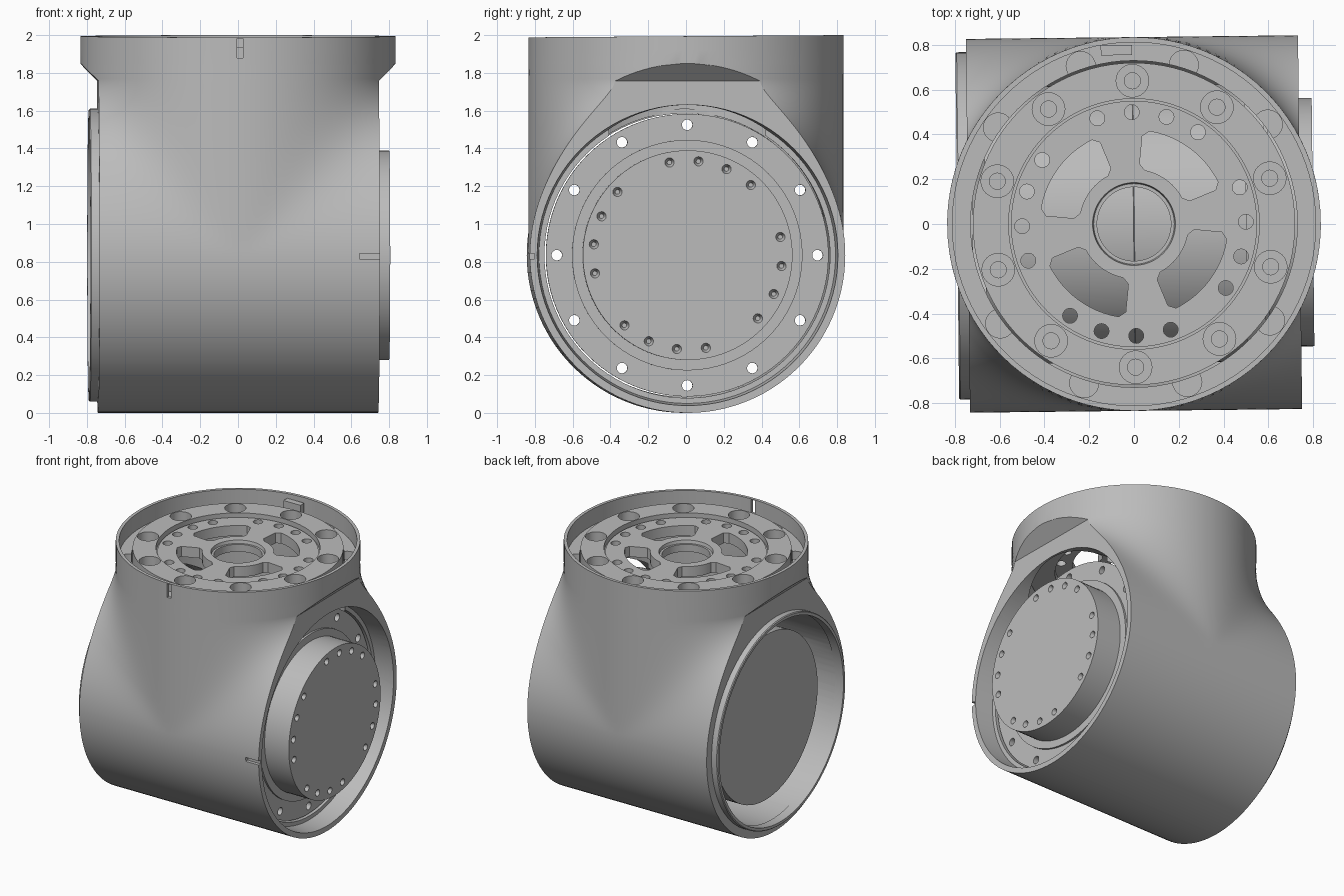
import bpy, bmesh
from math import sin, cos, pi, sqrt, radians
from mathutils import Matrix, Vector

if "Cube" in bpy.data.objects:
    bpy.data.objects.remove(bpy.data.objects["Cube"], do_unlink=True)

R = 0.835          # outer radius of both housing tubes, also height of the side axis
HALF = 0.742       # half length of the side tube
NECK = 1.757       # height where the blend ends and the flare begins
TWIST = 0.011      # slight turn of the whole joint

grey = bpy.data.materials.new("machined_grey")
grey.use_nodes = True
grey.diffuse_color = (0.5, 0.5, 0.5, 1)
grey.node_tree.nodes["Principled BSDF"].inputs["Base Color"].default_value = (0.5, 0.5, 0.5, 1)

# axis frames: local z runs along the part axis
UP = Matrix.Identity(4)
SIDE = Matrix.Translation((0, 0, R)) @ Matrix(((0, 0, 1, 0), (1, 0, 0, 0), (0, 1, 0, 0), (0, 0, 0, 1)))


def finish(name, bm):
    bmesh.ops.recalc_face_normals(bm, faces=bm.faces)
    mesh = bpy.data.meshes.new(name)
    bm.to_mesh(mesh)
    bm.free()
    mesh.materials.append(grey)
    obj = bpy.data.objects.new(name, mesh)
    bpy.context.collection.objects.link(obj)
    return obj


def lathe(name, profile, frame, steps=96, closed=False):
    """Turn (radius, along) points about the frame's axis."""
    bm = bmesh.new()
    verts = [bm.verts.new((r, 0, h)) for r, h in profile]
    pairs = list(zip(verts, verts[1:])) + ([(verts[-1], verts[0])] if closed else [])
    edges = [bm.edges.new(p) for p in pairs]
    bmesh.ops.spin(bm, geom=verts + edges, cent=(0, 0, 0), axis=(0, 0, 1),
                   angle=2 * pi, steps=steps, use_merge=True)
    bmesh.ops.remove_doubles(bm, verts=bm.verts, dist=0.0001)
    bm.transform(frame)
    return finish(name, bm)


def pins(spots, r, lo, hi, frame, r_top=None, segments=24):
    """Cutter made of one or more cylinders at (radius, degrees) spots."""
    bm = bmesh.new()
    for dist, deg in spots:
        a = radians(deg)
        place = Matrix.Translation((dist * cos(a), dist * sin(a), (lo + hi) / 2))
        bmesh.ops.create_cone(bm, cap_ends=True, segments=segments, radius1=r,
                              radius2=r if r_top is None else r_top, depth=hi - lo, matrix=frame @ place)
    return finish("cutter", bm)


def box(name, lo, hi):
    bm = bmesh.new()
    lo, hi = Vector(lo), Vector(hi)
    bmesh.ops.create_cube(bm, size=1, matrix=Matrix.Translation((lo + hi) / 2) @ Matrix.Diagonal((*(hi - lo), 1)))
    return finish(name, bm)


def sectors(inner, outer, centres, half, lo, hi):
    """Cutter of curved slots with softened corners."""
    bm = bmesh.new()
    for c in centres:
        def arc(r, h, way):
            return [(r * cos(radians(c + way * h * t / 6)), r * sin(radians(c + way * h * t / 6)))
                    for t in range(-6, 7)]
        soft = 0.025
        pts = (arc(outer, half - 4, 1) + arc(outer - soft, half, 1)[-1:] + arc(inner + soft, half, 1)[-1:]
               + arc(inner, half - 6, -1) + arc(inner + soft, half, -1)[-1:] + arc(outer - soft, half, -1)[-1:])
        face = bm.faces.new([bm.verts.new((x, y, lo)) for x, y in pts])
        ext = bmesh.ops.extrude_face_region(bm, geom=[face])["geom"]
        bmesh.ops.translate(bm, vec=(0, 0, hi - lo), verts=[v for v in ext if isinstance(v, bmesh.types.BMVert)])
    return finish("cutter", bm)


def cut(obj, *cutters):
    for c in cutters:
        mod = obj.modifiers.new("cut", "BOOLEAN")
        mod.operation, mod.solver, mod.object = "DIFFERENCE", "EXACT", c
        bpy.context.view_layer.objects.active = obj
        bpy.ops.object.modifier_apply(modifier=mod.name)
        bpy.data.objects.remove(c, do_unlink=True)


def ring_of(count, dist, start=0):
    return [(dist, start + 360 * i / count) for i in range(count)]


def half_depth(x, z):
    """Half depth of the crossing tubes, melted into each other above the side axis."""
    u, v = x * x, (z - R) ** 2
    if z <= R:
        w = v
    elif z >= NECK - 0.001:
        w = u
    else:
        v = max(v / (1 - ((z - R) / (NECK - R)) ** 4), 1e-8)
        u = max(u, 1e-8)
        w = (u ** -1.5 + v ** -1.5) ** (-1 / 1.5)
    return max(sqrt(max(R * R - w, 0)), 0.002)


# housing: stacked outlines, side tube below, round neck above
N = 48
levels = [R - R * cos(pi / 2 * i / 28) for i in range(28)]
levels += [R + (NECK - R) * i / 36 for i in range(37)]
levels += [NECK + 0.0925 * i / 8 for i in range(1, 9)] + [1.92, 2.0]
bm = bmesh.new()
rings = []
for z in levels:
    reach = min(max(HALF, HALF + z - NECK), R - 0.0005)
    xs = [reach * sin(pi * (i / N - 0.5)) for i in range(N + 1)]
    front = [bm.verts.new((x, -half_depth(x, z), z)) for x in xs]
    back = [bm.verts.new((x, half_depth(x, z), z)) for x in reversed(xs)]
    rings.append(front + back)
for low, high in zip(rings, rings[1:]):
    for i in range(len(low)):
        j = (i + 1) % len(low)
        bm.faces.new((low[i], low[j], high[j], high[i]))
for v in rings[-1]:  # the rim dips slightly towards the front
    v.co.z -= 0.006 * (1 - v.co.y / R)
bm.faces.new(rings[0])
bm.faces.new(rings[-1])
housing = finish("housing", bm)
scallops = [(0.745, s * d) for d in (36, 72, 108, 144) for s in (1, -1)]
cut(housing,
    pins([(0, 0)], 0.756, -1, 1, SIDE, segments=96),
    pins([(0, 0)], 0.73, R, 2.1, UP, segments=96),
    pins([(0, 0)], 0.812, 1.87, 2.1, UP, segments=96),
    pins([(0, 0)], 0.785, 0.60, 0.75, SIDE, 0.797, segments=96),
    pins(scallops, 0.065, 1.80, 1.95, UP),
    box("cutter", (-0.015, -0.9, 1.88), (0.017, -0.81, 1.983)),
    box("cutter", (0.635, -0.9, 0.815), (0.8, -0.81, 0.845)))

# collar on the left-hand opening
lathe("side_collar", [(0.75, -0.79), (0.77, -0.79), (0.776, -0.784), (0.776, -0.72), (0.75, -0.72)],
      SIDE, closed=True)

# side drive: barrel, bolt flange and output boss in one turned part
drive = lathe("side_drive", [(0, -0.665), (0.62, -0.665), (0.62, -0.002), (0.617, 0), (0.62, 0.002),
                             (0.62, 0.50), (0.748, 0.50), (0.748, 0.585), (0.61, 0.585), (0.61, 0.60),
                             (0.555, 0.60), (0.555, 0.80), (0, 0.80)], SIDE)
groups = [48 + 17.7 * i + 90 * k for k in range(4) for i in range(4)]
cut(drive,
    pins(ring_of(12, 0.69), 0.028, 0.4, 0.7, SIDE),
    pins([(0.5, a) for a in groups], 0.012, 0.765, 0.801, SIDE, 0.025))

# top drive: bolt ring and slotted output disc
disc = lathe("top_drive", [(0.165, 1.83), (0.54, 1.83), (0.54, 1.78), (0.72, 1.78), (0.72, 1.938),
                           (0.56, 1.938), (0.56, 1.895), (0.55, 1.895), (0.55, 1.908), (0.185, 1.908),
                           (0.18, 1.885), (0.165, 1.885)], UP, closed=True)
groups = [54.5 + 18 * i + 90 * k for k in range(4) for i in range(4)]
cut(disc,
    pins(ring_of(10, 0.64, 18), 0.073, 1.87, 2.1, UP),
    pins(ring_of(10, 0.64, 18), 0.036, 1.80, 2.1, UP),
    pins([(0.5, a) for a in groups], 0.033, 1.7, 2.1, UP),
    sectors(0.245, 0.42, (53, 143, 233, 323), 31, 1.7, 2.1))

# small stop block inside the neck rim
box("rim_stop", (-0.14, 0.755, 1.86), (0.0, 0.80, 1.965))

for obj in [o for o in bpy.context.collection.objects if o.type == "MESH"]:
    obj.rotation_euler.z = TWIST
    bpy.ops.object.select_all(action="DESELECT")
    obj.select_set(True)
    bpy.context.view_layer.objects.active = obj
    bpy.ops.object.shade_smooth_by_angle(angle=radians(28))
